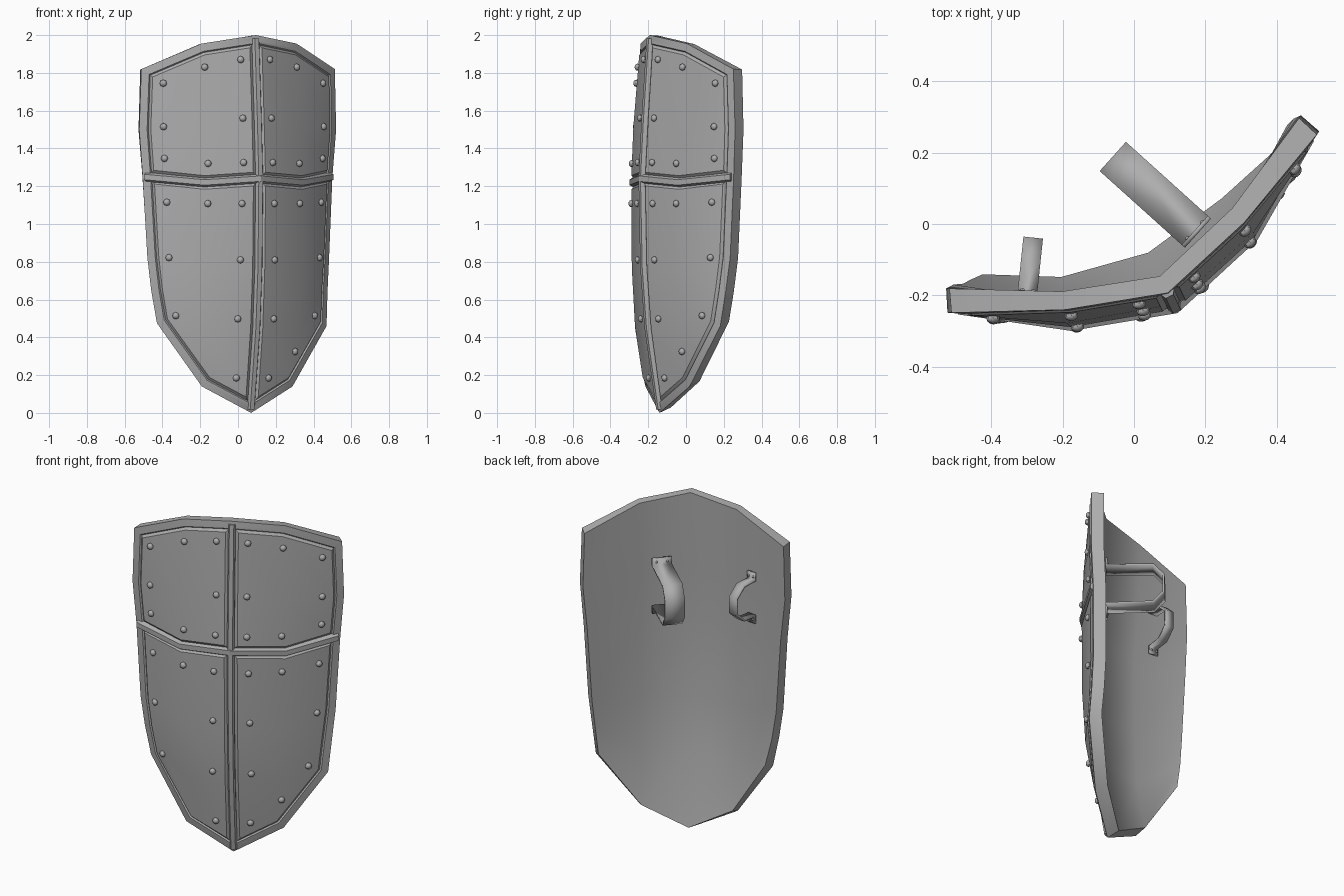
import bpy, bmesh, math
from mathutils import Matrix, Vector
from mathutils.bvhtree import BVHTree

if "Cube" in bpy.data.objects:
    bpy.data.objects.remove(bpy.data.objects["Cube"])

steel = bpy.data.materials.new("grey_steel")
steel.use_nodes = True
GREY = (0.42, 0.42, 0.42, 1)
steel.diffuse_color = GREY
steel.node_tree.nodes["Principled BSDF"].inputs["Base Color"].default_value = GREY

# The whole shield is turned about the vertical axis
TURN = Matrix.Translation((-.004, 0.01, 0)) @ Matrix.Rotation(math.radians(26), 4, "Z")


def finish(bm, name, angle=30):
    bmesh.ops.recalc_face_normals(bm, faces=bm.faces)
    mesh = bpy.data.meshes.new(name)
    bm.to_mesh(mesh)
    bm.free()
    mesh.materials.append(steel)
    ob = bpy.data.objects.new(name, mesh)
    bpy.context.collection.objects.link(ob)
    ob.matrix_world = TURN
    bpy.ops.object.select_all(action="DESELECT")
    ob.select_set(True)
    bpy.context.view_layer.objects.active = ob
    bpy.ops.object.shade_smooth_by_angle(angle=math.radians(angle))
    return ob


# Rows of the curved face: centre (y, z), middle (x, y, z), edge (x, y, z)
ROWS = [
    ((-.226, 2.0), (.28, -.142, 1.955), (.57, -.01, 1.82)),
    ((-.258, 1.55), (.29, -.175, 1.52), (.58, -.005, 1.5)),
    ((-.275, 1.24), (.285, -.19, 1.22), (.559, -.003, 1.25)),
    ((-.265, .77), (.285, -.187, .77), (.535, -.012, .82)),
    ((-.24, .45), (.28, -.17, .45), (.517, -.03, .64)),
    ((-.168, 0), (.267, -.12, .14), (.5, -.053, .46)),
]

# Shield body: front grid, thickened backwards
bm = bmesh.new()
grid = []
for c, m, e in ROWS:
    flip = lambda p: (-p[0], p[1], p[2])
    grid.append([bm.verts.new(p) for p in (flip(e), flip(m), (0, *c), m, e)])
# The lower right corner bends further back than the left one
grid[-2][0].co = (-.512, -.01, .65)
grid[-1][0].co = (-.478, -.01, .475)
quarters = {}
for r in range(len(grid) - 1):
    for k in range(4):
        f = bm.faces.new((grid[r][k], grid[r + 1][k], grid[r + 1][k + 1], grid[r][k + 1]))
        quarters.setdefault((r < 2, k < 2), []).append(f)
front = list(bm.faces)
bm.normal_update()
# Thinner along the top, chamfered upwards along the bottom
offsets = {}
for r, row in enumerate(grid):
    for k, v in enumerate(row):
        thick = .052 if r == 0 and 0 < k < 4 else .068
        out = v.normal.lerp(Vector((0, -1, 0)), .25).normalized()
        lift = .02 if r == len(grid) - 1 else 0
        offsets[v.co.copy().freeze()] = Vector((0, 0, lift)) - out * thick
centre_path = [row[2].co.copy() for row in grid]
cross_path = [v.co.copy() for v in grid[2]]
cross_normals = [v.normal.copy() for v in grid[2]]
new = bmesh.ops.extrude_face_region(bm, geom=front, use_keep_orig=True)["geom"]
back = [g for g in new if isinstance(g, bmesh.types.BMFace)]
for v in {v for f in back for v in f.verts}:
    v.co += offsets[v.co.copy().freeze()]
bmesh.ops.recalc_face_normals(bm, faces=bm.faces)

# Rim, then four slightly proud panels, each behind a narrow groove
bmesh.ops.inset_region(bm, faces=front, thickness=0.026, use_even_offset=True)
for faces in quarters.values():
    bmesh.ops.inset_region(bm, faces=faces, thickness=0.016, use_even_offset=True)
    bmesh.ops.inset_region(bm, faces=faces, thickness=0.006, depth=-0.008, use_even_offset=True)
    bmesh.ops.inset_region(bm, faces=faces, thickness=0.014, depth=0.012, use_even_offset=True)
bm.normal_update()
tree = BVHTree.FromBMesh(bm)
finish(bm, "shield_body", 36)


# Raised ribs with a trapezoid section, stopping just short of the rim
def rib(name, path, outs, side, width, height):
    path = [path[0].lerp(path[1], .04), *path[1:-1], path[-1].lerp(path[-2], .04)]
    bm = bmesh.new()
    rings = []
    for p, n in zip(path, outs):
        section = ((-width, -.004), (-width * .6, height), (width * .6, height), (width, -.004))
        rings.append([bm.verts.new(p + side * s + n * h) for s, h in section])
    for a, b in zip(rings, rings[1:]):
        for i in range(4):
            j = (i + 1) % 4
            bm.faces.new((a[i], a[j], b[j], b[i]))
    bm.faces.new(rings[0])
    bm.faces.new(rings[-1])
    finish(bm, name, 20)


rib("vertical_rib", centre_path, [Vector((0, -1, 0))] * len(ROWS), Vector((1, 0, 0)), .02, .01)
rib("cross_rib", cross_path, cross_normals, Vector((0, 0, 1)), .024, .014)


def add_rivet(bm, place, normal, radius):
    turn = normal.to_track_quat("Z", "Y").to_matrix().to_4x4()
    squash = Matrix.Diagonal((1, 1, .8, 1))
    bmesh.ops.create_uvsphere(bm, u_segments=8, v_segments=6, radius=radius,
                              matrix=Matrix.Translation(place) @ turn @ squash)


# Panel rivets, mirrored on both halves, with one odd rivet low on the left
RIVETS = [(.085, 1.87), (.27, 1.83), (.47, 1.745), (.083, 1.56), (.47, 1.515),
          (.085, 1.325), (.268, 1.32), (.465, 1.347), (.094, 1.108), (.27, 1.108),
          (.453, 1.115), (.1, .81), (.442, .822), (.105, .498), (.4, .515), (.094, .185)]
spots = [(s * x, z) for x, z in RIVETS for s in (-1, 1)] + [(.26, .325)]
bm = bmesh.new()
for x, z in spots:
    hit, normal, _, _ = tree.ray_cast(Vector((x, -2, z)), Vector((0, 1, 0)))
    if hit:
        add_rivet(bm, hit + normal * .004, normal, .019)
finish(bm, "panel_rivets", 40)


# Straps on the back: a bent band with a flange and two rivets at each end
def strap(name, base, lean, width, reach, half, flange, bend):
    lean = math.radians(lean)
    out = Vector((-math.sin(lean), math.cos(lean), 0))
    side = Vector((math.cos(lean), math.sin(lean), 0))
    upper = [(0, half + flange), (0, half), (bend * reach, half * .96), (reach, half * .45)]
    path = upper + [(o, -z) for o, z in reversed(upper)]
    bm = bmesh.new()
    rows = [[bm.verts.new(base + out * o + Vector((0, 0, z)) + side * s * width / 2)
             for s in (-1, 1)] for o, z in path]
    for a, b in zip(rows, rows[1:]):
        bm.faces.new((a[0], a[1], b[1], b[0]))
    ob = finish(bm, name, 50)
    solid = ob.modifiers.new("thickness", "SOLIDIFY")
    solid.thickness = .012
    solid.offset = 0
    bm = bmesh.new()
    for s in (-1, 1):
        for t in (-1, 1):
            spot = base + side * s * width * .28 + Vector((0, 0, t * (half + flange / 2)))
            add_rivet(bm, spot + out * .006, out, .007)
    finish(bm, name + "_rivets", 40)


strap("arm_strap", Vector((.147, -.107, 1.465)), 22, .11, .31, .12, .045, .82)
strap("hand_grip", Vector((-.354, -.053, 1.455)), -32, .055, .15, .105, .045, .6)
